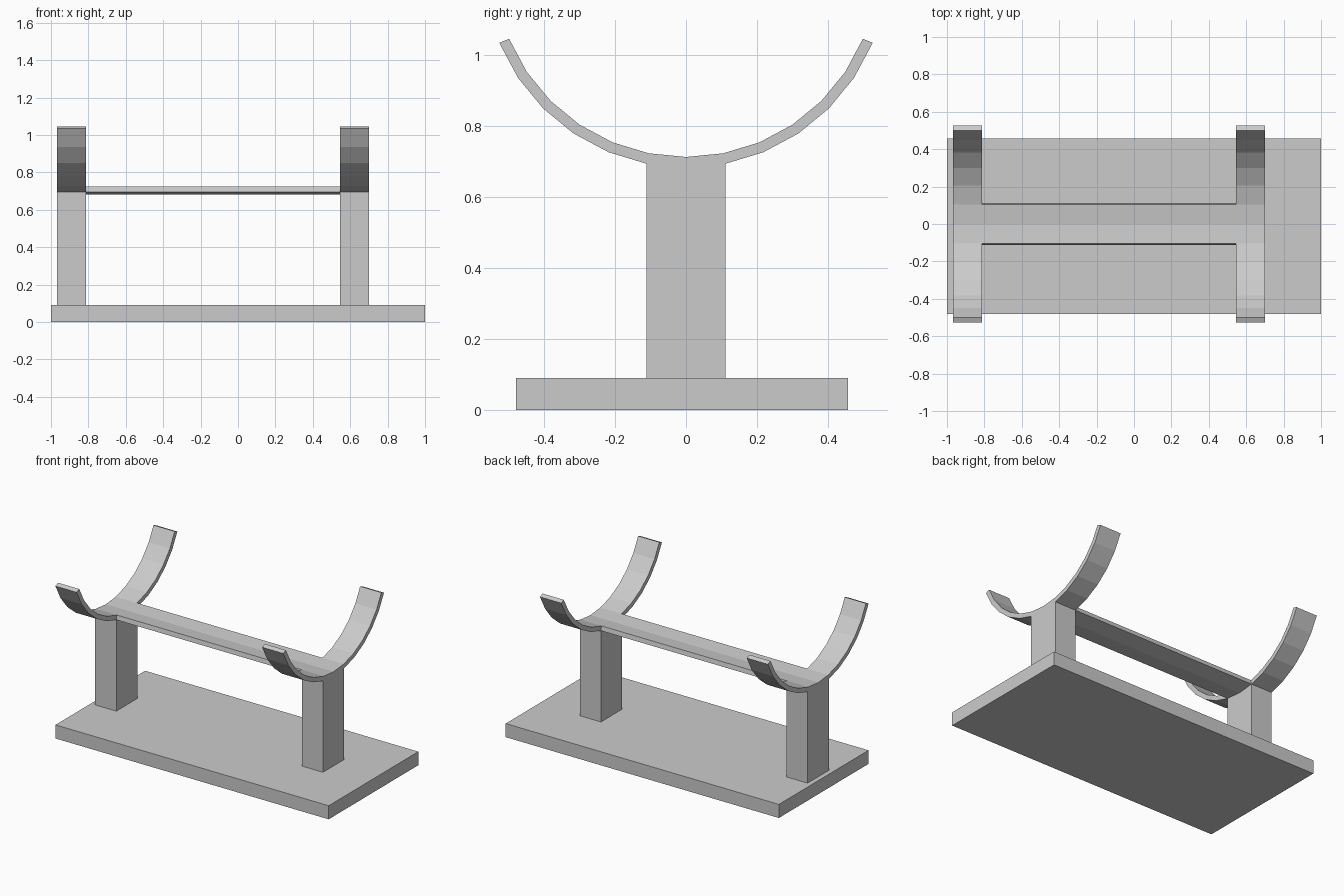
import bpy, bmesh
from math import sin, cos, radians

if "Cube" in bpy.data.objects:
    bpy.data.objects.remove(bpy.data.objects["Cube"])

STEP = 11.25              # degrees per arc facet
CENTRE_Z = 1.253          # height of the cradle circle's centre
R_IN, R_OUT = 0.54, 0.57
SUPPORTS = {"left": (-0.968, -0.813), "right": (0.545, 0.70)}


def arc(radius, n):
    """Points (y, z) along the bottom of the circle, n facets each side."""
    return [(radius * sin(radians(STEP * i)), CENTRE_Z - radius * cos(radians(STEP * i)))
            for i in range(-n, n + 1)]


def extrude_x(name, profile, x0, x1):
    """Solid made by sweeping a (y, z) profile from x0 to x1."""
    bm = bmesh.new()
    face = bm.faces.new([bm.verts.new((x0, y, z)) for y, z in profile])
    new = bmesh.ops.extrude_face_region(bm, geom=[face])["geom"]
    moved = [v for v in new if isinstance(v, bmesh.types.BMVert)]
    bmesh.ops.translate(bm, verts=moved, vec=(x1 - x0, 0, 0))
    bmesh.ops.recalc_face_normals(bm, faces=bm.faces)
    mesh = bpy.data.meshes.new(name)
    bm.to_mesh(mesh)
    bm.free()
    obj = bpy.data.objects.new(name, mesh)
    bpy.context.collection.objects.link(obj)
    return obj


def curved_strip(n):
    return arc(R_OUT, n) + arc(R_IN, n)[::-1]


# Base plate
extrude_x("base", [(-0.48, 0), (0.457, 0), (0.457, 0.09), (-0.48, 0.09)], -1, 1)

# Posts with curved cradles on top
post_top = arc(R_OUT, 1)
half = post_top[-1][0]
for side, (x0, x1) in SUPPORTS.items():
    extrude_x(side + "_post", [(half, 0.09), (-half, 0.09)] + post_top, x0, x1)
    extrude_x(side + "_cradle", curved_strip(6), x0, x1)

# Shallow rail joining the two cradles
extrude_x("rail", curved_strip(1), SUPPORTS["left"][1], SUPPORTS["right"][0])
